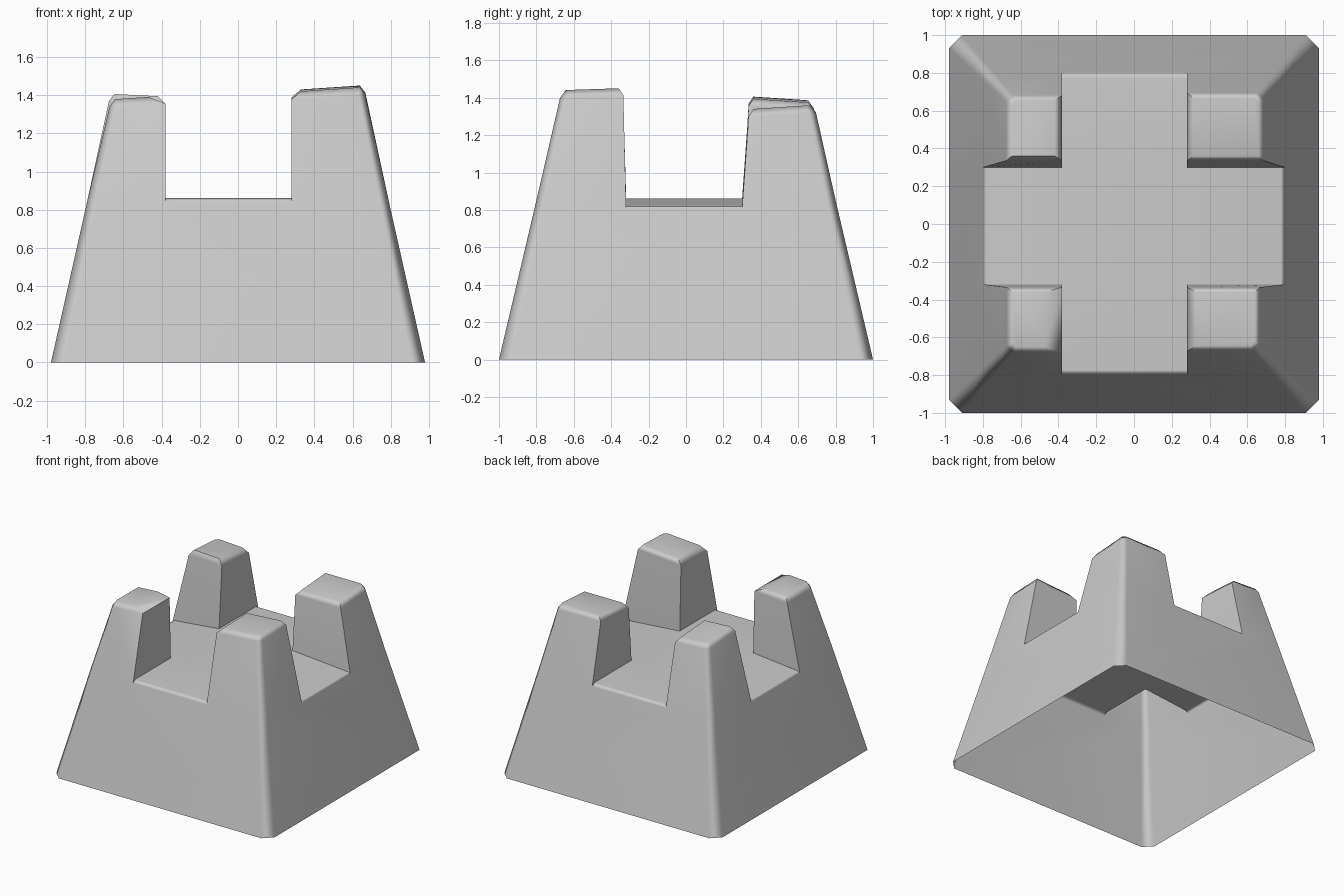
import bpy
import bmesh
import math
from mathutils import Vector

cube = bpy.data.objects.get("Cube")
if cube:
    bpy.data.objects.remove(cube)

stone = bpy.data.materials.new("light_grey_stone")
stone.use_nodes = True
grey = (0.6, 0.6, 0.6, 1)
stone.diffuse_color = grey
stone.node_tree.nodes["Principled BSDF"].inputs["Base Color"].default_value = grey

bm = bmesh.new()
FLOOR, RIM_Y, RIM_X = 0.86, 0.84, 0.81
NOTCH_X = {-1: -0.38, 1: 0.28}
NOTCH_Y = {-1: -0.32, 1: 0.30}


def face(*points):
    bm.faces.new([bm.verts.new(p) for p in points])


# Sloping outer walls
def wall_x(z):
    return 0.98 - 0.225 * z


def wall_y(z):
    return 1.0 - 0.235 * z


def corner(sx, sy, z, along_x):
    """One of the two points of the chamfered outer corner."""
    c = 0.07 - 0.025 * z
    return Vector((sx * (wall_x(z) - (c if along_x else 0)),
                   sy * (wall_y(z) - (0 if along_x else c)), z))


def front_rim(sx, sy):
    return Vector((NOTCH_X[sx], sy * wall_y(RIM_Y), RIM_Y))


def front_floor(sx, sy):
    return Vector((NOTCH_X[sx], sy * (wall_y(RIM_Y) - 0.03), FLOOR))


def side_rim(sx, sy):
    return Vector((sx * wall_x(RIM_X), NOTCH_Y[sy], RIM_X))


def side_floor(sx, sy):
    return Vector((sx * (wall_x(RIM_X) - 0.02), NOTCH_Y[sy], RIM_X + 0.01))


def inner(sx, sy):
    return Vector((NOTCH_X[sx], NOTCH_Y[sy], FLOOR))


# Corner tower with a bevelled, slightly tilted top
def tower(sx, sy, height, tilt_x, tilt_y, inset):
    def top_z(x, y):
        return height + tilt_x * (abs(x) - 0.33) / 0.3 + tilt_y * (abs(y) - 0.36) / 0.3

    shoulder = height - 0.04
    xi, yi = NOTCH_X[sx], sy * 0.335
    low = [inner(sx, sy), front_rim(sx, sy), corner(sx, sy, RIM_Y, True),
           corner(sx, sy, RIM_Y, False), side_rim(sx, sy)]
    mid = [Vector((xi, yi, shoulder)), Vector((xi, sy * wall_y(shoulder), shoulder)),
           corner(sx, sy, shoulder, True), corner(sx, sy, shoulder, False),
           Vector((sx * wall_x(shoulder), yi, shoulder))]
    for p in mid:
        p.z = top_z(p.x, p.y) - 0.04
    x0, x1 = xi + sx * inset, sx * (wall_x(height) - 0.02)
    y0, y1 = yi + sy * 0.025, sy * (wall_y(height) - 0.02)
    cap = [Vector((x, y, top_z(x, y))) for x, y in
           ((x0, y0), (x0, y1), (x1 - sx * 0.02, y1), (x1, y1 - sy * 0.02), (x1, y0))]

    face(low[0], front_floor(sx, sy), low[1], mid[1], mid[0])
    face(low[0], mid[0], mid[4], low[4], side_floor(sx, sy))
    for i in (1, 2, 3):
        face(low[i], low[i + 1], mid[i + 1], mid[i])
    for i in range(5):
        j = (i + 1) % 5
        face(mid[i], mid[j], cap[j], cap[i])
    face(*cap)
    # Chamfered corner below the tower
    face(corner(sx, sy, 0, True), corner(sx, sy, 0, False), low[3], low[2])


tower(1, -1, 1.43, 0.02, -0.01, 0.05)
tower(-1, -1, 1.40, -0.02, 0.0, 0.09)
tower(1, 1, 1.34, 0.0, 0.02, 0.04)
tower(-1, 1, 1.39, 0.015, -0.02, 0.04)

for s in (-1, 1):
    # Front and back walls with their notch floors
    face(corner(-1, s, 0, True), corner(1, s, 0, True), corner(1, s, RIM_Y, True),
         front_rim(1, s), front_rim(-1, s), corner(-1, s, RIM_Y, True))
    face(front_rim(-1, s), front_rim(1, s), front_floor(1, s), front_floor(-1, s))
    face(front_floor(-1, s), front_floor(1, s), inner(1, s), inner(-1, s))
    # Side walls with their sloping notch floors
    face(corner(s, -1, 0, False), corner(s, 1, 0, False), corner(s, 1, RIM_Y, False),
         side_rim(s, 1), side_rim(s, -1), corner(s, -1, RIM_Y, False))
    face(side_rim(s, -1), side_rim(s, 1), side_floor(s, 1), side_floor(s, -1))
    face(side_floor(s, -1), side_floor(s, 1), inner(s, 1), inner(s, -1))
# Central floor
face(inner(-1, -1), inner(1, -1), inner(1, 1), inner(-1, 1))

bmesh.ops.remove_doubles(bm, verts=bm.verts[:], dist=0.0005)
bmesh.ops.recalc_face_normals(bm, faces=bm.faces[:])
bm.faces.ensure_lookup_table()
if bm.faces[-1].normal.z < 0:
    bmesh.ops.reverse_faces(bm, faces=bm.faces[:])

mesh = bpy.data.meshes.new("notched_base")
bm.to_mesh(mesh)
bm.free()
mesh.materials.append(stone)
base = bpy.data.objects.new("notched_base", mesh)
bpy.context.collection.objects.link(base)

# Smooth bevels, flat broad faces
bpy.ops.object.select_all(action='DESELECT')
base.select_set(True)
bpy.context.view_layer.objects.active = base
bpy.ops.object.shade_smooth_by_angle(angle=math.radians(60))
weighted = base.modifiers.new("weighted_normals", 'WEIGHTED_NORMAL')
weighted.keep_sharp = True
